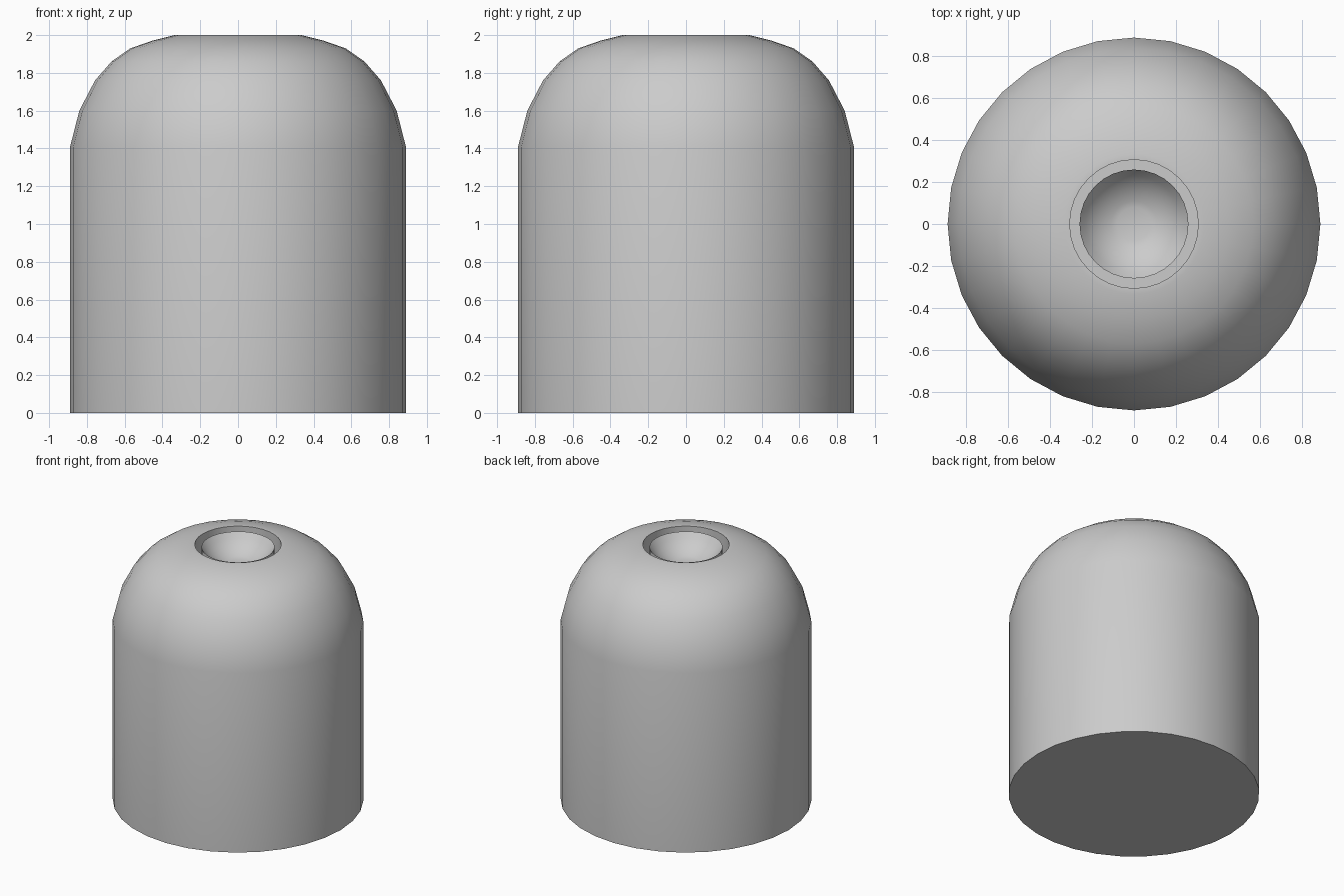
import bpy, bmesh, math

if "Cube" in bpy.data.objects:
    bpy.data.objects.remove(bpy.data.objects["Cube"])

SIDES = 32


def lathe(name, profile):
    """Revolve an (r, z) profile about z; cap the open ends, then shade smooth by angle."""
    bm = bmesh.new()
    rings = []
    for r, z in profile:
        rings.append([bm.verts.new((r * math.cos(2 * math.pi * i / SIDES),
                                    r * math.sin(2 * math.pi * i / SIDES), z))
                      for i in range(SIDES)])
    for a, b in zip(rings, rings[1:]):
        for i in range(SIDES):
            j = (i + 1) % SIDES
            bm.faces.new((a[i], a[j], b[j], b[i]))
    bm.faces.new(rings[0][::-1])
    bm.faces.new(rings[-1])
    bmesh.ops.recalc_face_normals(bm, faces=bm.faces[:])
    mesh = bpy.data.meshes.new(name)
    bm.to_mesh(mesh)
    bm.free()
    obj = bpy.data.objects.new(name, mesh)
    bpy.context.collection.objects.link(obj)
    bpy.ops.object.select_all(action='DESELECT')
    obj.select_set(True)
    bpy.context.view_layer.objects.active = obj
    bpy.ops.object.shade_smooth_by_angle(angle=math.radians(35))
    return obj


# Dished insert: spherical bowl measured from its rim
rim_r, rim_z, dish_depth = 0.26, 1.98, 0.145
dish_radius = (rim_r ** 2 + dish_depth ** 2) / (2 * dish_depth)
dish_centre = rim_z - dish_depth + dish_radius
bowl = []
for k in range(7):
    r = rim_r + (0.08 - rim_r) * k / 6
    bowl.append((r, dish_centre - math.sqrt(dish_radius ** 2 - r ** 2)))

# Domed body with a narrow groove around the insert
floor_z = 1.85
lathe("domed_body", [
    (0.89, 0.0), (0.89, 1.405), (0.84, 1.60), (0.757, 1.76), (0.67, 1.86),
    (0.57, 1.93), (0.455, 1.97), (0.335, 2.0),
    (0.307, 2.0), (0.307, floor_z), (rim_r, floor_z)] + bowl)
